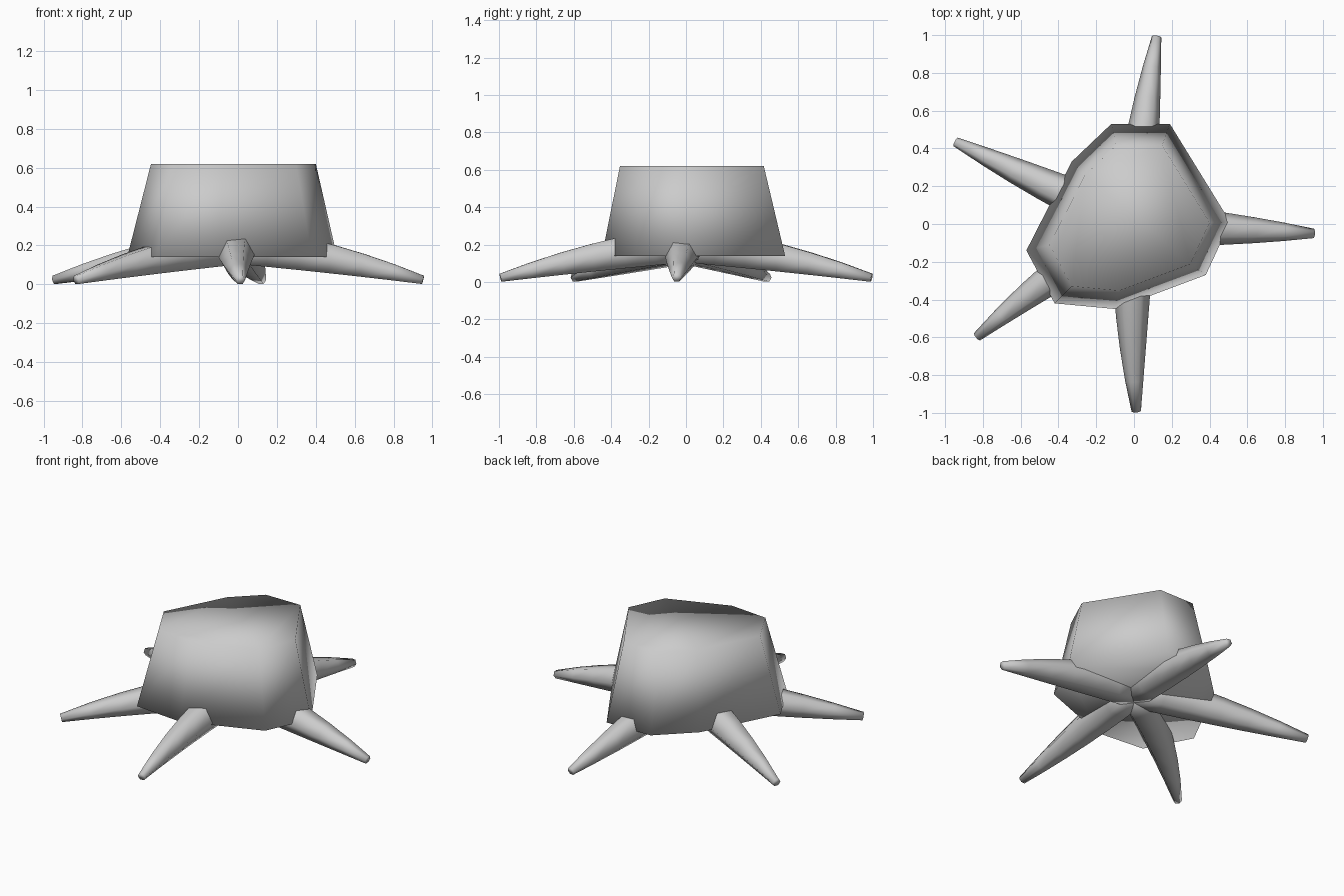
import bpy
import bmesh
import math
from mathutils import Vector

cube = bpy.data.objects.get("Cube")
if cube:
    bpy.data.objects.remove(cube, do_unlink=True)

GREY = (0.6, 0.6, 0.6, 1.0)
grey = bpy.data.materials.new("plain_grey")
grey.use_nodes = True
grey.diffuse_color = GREY
grey.node_tree.nodes["Principled BSDF"].inputs["Base Color"].default_value = GREY


def loft(name, rings):
    """Skin a list of equal-sized rings, cap both ends and shade smooth."""
    bm = bmesh.new()
    loops = [[bm.verts.new(p) for p in ring] for ring in rings]
    count = len(loops[0])
    for a, b in zip(loops, loops[1:]):
        for i in range(count):
            j = (i + 1) % count
            bm.faces.new((a[i], a[j], b[j], b[i]))
    bm.faces.new(loops[0][::-1])
    bm.faces.new(loops[-1])
    bmesh.ops.recalc_face_normals(bm, faces=bm.faces[:])
    for face in bm.faces:
        face.smooth = True
    mesh = bpy.data.meshes.new(name)
    bm.to_mesh(mesh)
    bm.free()
    mesh.materials.append(grey)
    obj = bpy.data.objects.new(name, mesh)
    bpy.context.collection.objects.link(obj)
    return obj


# Stump: irregular eight-sided block, narrower at the top
outline = [(0.51, 0.01), (0.19, 0.53), (-0.12, 0.53), (-0.33, 0.33),
           (-0.57, -0.14), (-0.42, -0.42), (-0.10, -0.45), (0.38, -0.27)]
loft("stump", [[(x * s, y * s, z) for x, y in outline]
               for s, z in ((1.0, 0.14), (0.785, 0.62))])


def blend(a, b, c, t):
    return a * (1 - t) ** 2 + b * 2 * t * (1 - t) + c * t * t


# Roots: six-sided tapering limbs that bend from the centre to the ground
def root(name, bend, tip, sides=6, steps=6):
    p0 = Vector((0, 0, 0.205))
    p1 = Vector((*bend, 0.146))
    p2 = Vector((*tip, 0.023))
    rings = []
    for k in range(steps + 1):
        t = k / steps
        centre = blend(p0, p1, p2, t)
        along = ((p1 - p0) * (1 - t) + (p2 - p1) * t).normalized()
        side = along.cross(Vector((0, 0, 1))).normalized()
        up = side.cross(along)
        radius = blend(0.115, 0.1, 0.025, t)
        angles = [math.tau * i / sides for i in range(sides)]
        rings.append([centre + (side * math.cos(a) + up * math.sin(a)) * radius
                      for a in angles])
    return loft(name, rings)


root("front_root", (-0.025, -0.5), (0.012, -0.992))
root("left_root", (0.485, -0.025), (0.952, -0.05))
root("back_root", (0.04, 0.5), (0.12, 0.992))
root("back_right_root", (-0.47, 0.2), (-0.945, 0.435))
root("front_right_root", (-0.43, -0.255), (-0.832, -0.598))
